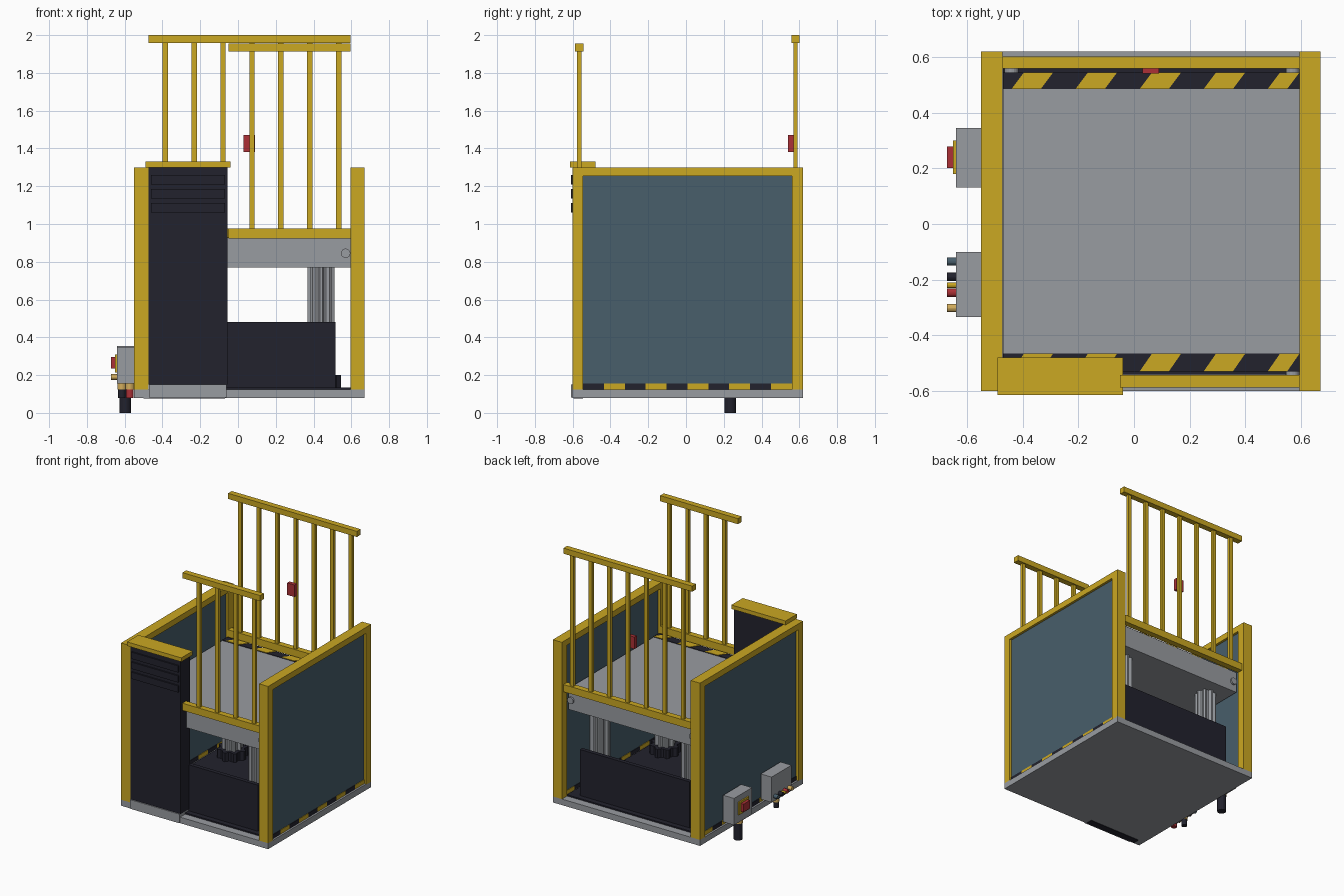
import bpy, bmesh, math
from mathutils import Matrix

if "Cube" in bpy.data.objects:
    bpy.data.objects.remove(bpy.data.objects["Cube"])


def srgb(r, g, b):
    lin = [((c / 255 + 0.055) / 1.055) ** 2.4 if c > 10 else c / 3294 for c in (r, g, b)]
    return (*lin, 1)


def material(name, rgb):
    m = bpy.data.materials.new(name)
    m.diffuse_color = srgb(*rgb)
    m.use_nodes = True
    m.node_tree.nodes["Principled BSDF"].inputs["Base Color"].default_value = m.diffuse_color
    return m


YELLOW = material("safety yellow", (203, 168, 34))
GREY = material("steel grey", (153, 156, 161))
DARK = material("near black", (34, 34, 45))
TEAL = material("slate blue", (72, 94, 107))
RED = material("signal red", (172, 48, 54))
TAN = material("brass tan", (210, 172, 92))


def finish(name, bm, mat):
    bmesh.ops.recalc_face_normals(bm, faces=bm.faces)
    me = bpy.data.meshes.new(name)
    bm.to_mesh(me)
    bm.free()
    me.materials.append(mat)
    ob = bpy.data.objects.new(name, me)
    bpy.context.collection.objects.link(ob)
    return ob


def add_box(bm, x0, x1, y0, y1, z0, z1):
    m = Matrix.Translation(((x0 + x1) / 2, (y0 + y1) / 2, (z0 + z1) / 2))
    m = m @ Matrix.Diagonal((x1 - x0, y1 - y0, z1 - z0, 1))
    bmesh.ops.create_cube(bm, size=1, matrix=m)


def boxes(name, mat, *specs):
    bm = bmesh.new()
    for s in specs:
        add_box(bm, *s)
    return finish(name, bm, mat)


def rod(name, mat, axis, centre, radius, length, sides=16):
    """Cylinder along x, y or z."""
    rot = {"x": Matrix.Rotation(math.pi / 2, 4, "Y"),
           "y": Matrix.Rotation(math.pi / 2, 4, "X"), "z": Matrix()}[axis]
    bm = bmesh.new()
    bmesh.ops.create_cone(bm, cap_ends=True, segments=sides, radius1=radius, radius2=radius,
                          depth=length, matrix=Matrix.Translation(centre) @ rot)
    return finish(name, bm, mat)


def prism(bm, points, z0, z1):
    face = bm.faces.new([bm.verts.new((x, y, z0)) for x, y in points])
    ext = bmesh.ops.extrude_face_region(bm, geom=[face])["geom"]
    bmesh.ops.translate(bm, vec=(0, 0, z1 - z0),
                        verts=[g for g in ext if isinstance(g, bmesh.types.BMVert)])


def fluted(name, mat, x, y, r_out, r_in, z0, z1, lobes=8):
    """Column with squared lobes around it."""
    pts = []
    for i in range(lobes * 4):
        r = r_out if i % 4 in (0, 1) else r_in
        a = 2 * math.pi * (i - 0.5) / (lobes * 4)
        pts.append((x + r * math.cos(a), y + r * math.sin(a)))
    bm = bmesh.new()
    prism(bm, pts, z0, z1)
    return finish(name, bm, mat)


# Base slab, floor and cabinet plinth
boxes("base_slab", GREY, (-0.55, 0.67, -0.60, 0.62, 0.08, 0.125))
boxes("floor", DARK, (-0.47, 0.595, -0.54, 0.56, 0.125, 0.135))
boxes("cabinet_plinth", GREY, (-0.47, -0.06, -0.608, -0.48, 0.082, 0.15))
boxes("base_slot", DARK, (-0.50, -0.07, -0.595, -0.545, 0.077, 0.081))

# Side walls: frame, infill panel and hazard strip
for side, x0, x1 in (("left", -0.55, -0.473), ("right", 0.595, 0.67)):
    boxes(side + "_wall_frame", YELLOW,
          (x0, x1, -0.60, -0.545, 0.12, 1.30),
          (x0, x1, 0.56, 0.62, 0.12, 1.30),
          (x0, x1, -0.545, 0.56, 1.255, 1.30))
    boxes(side + "_wall_panel", TEAL, (x0 + 0.018, x1 - 0.018, -0.545, 0.56, 0.155, 1.255))
    n, y0, step = 10, -0.545, 0.1105
    for mat, k, word in ((DARK, 0, "black"), (YELLOW, 1, "yellow")):
        boxes(f"{side}_kick_strip_{word}", mat,
              *[(x0 + 0.014, x1 - 0.014, y0 + i * step, min(y0 + (i + 1) * step, 0.56),
                 0.125, 0.155) for i in range(k, n, 2)])

# Control cabinet with louvres and cap
boxes("cabinet", DARK, (-0.473, -0.055, -0.60, -0.49, 0.15, 1.30))
boxes("cabinet_louvres", DARK,
      *[(-0.46, -0.07, -0.61, -0.60, z, z + 0.05) for z in (1.06, 1.135, 1.21)])
boxes("cabinet_cap", YELLOW, (-0.49, -0.04, -0.615, -0.48, 1.30, 1.33))

# Low guard panels, front and back
boxes("low_guards", DARK,
      (-0.395, 0.515, -0.50, -0.47, 0.13, 0.48),
      (-0.395, 0.515, 0.49, 0.52, 0.13, 0.48))

# Lifting columns
for x in (-0.32, 0.44):
    for y in (-0.38, 0.39):
        fluted("lift_column", GREY, x, y, 0.072, 0.055, 0.15, 0.78)
        fluted("column_foot", DARK, x, y, 0.105, 0.085, 0.13, 0.20)

# Lifting platform
boxes("platform", GREY, (-0.47, 0.595, -0.53, 0.545, 0.77, 0.925))
for x in (-0.44, 0.57):
    rod("platform_pin", GREY, "y", (x, 0.008, 0.845), 0.025, 1.10)

# Hazard strips on the platform
for name, y0, y1 in (("front", -0.53, -0.465), ("back", 0.485, 0.545)):
    boxes(name + "_hazard_strip", DARK, (-0.47, 0.595, y0, y1, 0.922, 0.929))
    bm = bmesh.new()
    for i in range(5):
        x = -0.44 + 0.23 * i
        right = min(x + 0.105, 0.55)
        prism(bm, [(x, y0), (right, y0), (right + 0.045, y1), (x + 0.045, y1)], 0.926, 0.932)
    finish(name + "_hazard_stripes", bm, YELLOW)


# Railings: toe board, bars and hand rail
def railing(name, x0, y0, y1, top, xs):
    yc = (y0 + y1) / 2
    boxes(name + "_toe_board", YELLOW, (x0, 0.595, y0, y1, 0.923, 0.977))
    boxes(name + "_hand_rail", YELLOW, (x0, 0.595, y0, y1, top - 0.042, top))
    boxes(name + "_bars", YELLOW,
          *[(x - 0.014, x + 0.014, yc - 0.011, yc + 0.011, 0.97, top - 0.04) for x in xs])


railing("back_railing", -0.473, 0.558, 0.602, 2.0, [-0.385 + 0.153 * i for i in range(7)])
railing("front_railing", -0.05, -0.587, -0.543, 1.956, [0.074 + 0.153 * i for i in range(4)])
boxes("railing_switch", RED, (0.03, 0.09, 0.54, 0.568, 1.38, 1.47))

# Main switch box with stop button and cable gland
boxes("switch_box", GREY, (-0.64, -0.55, 0.132, 0.345, 0.155, 0.355))
boxes("switch_plate", YELLOW, (-0.65, -0.638, 0.18, 0.30, 0.215, 0.31))
boxes("switch_button", RED, (-0.672, -0.65, 0.202, 0.278, 0.235, 0.295))
rod("switch_gland", TAN, "z", (-0.597, 0.235, 0.14), 0.035, 0.03)
rod("switch_plug", DARK, "z", (-0.597, 0.235, 0.063), 0.031, 0.126)

# Connection box with push buttons and plugs
boxes("connection_box", GREY, (-0.64, -0.55, -0.335, -0.10, 0.155, 0.345))
for name, mat, y, r in (("blue", TEAL, -0.135, 0.015), ("black", DARK, -0.19, 0.015),
                        ("small", YELLOW, -0.22, 0.01), ("red", RED, -0.247, 0.015),
                        ("tan", TAN, -0.302, 0.015)):
    rod(name + "_button", mat, "x", (-0.655, y, 0.19), r, 0.034)
for name, mat, x, y in (("black", DARK, -0.615, -0.19), ("red", RED, -0.572, -0.25)):
    rod(name + "_plug_collar", TAN, "z", (x, y, 0.14), 0.024, 0.03)
    rod(name + "_plug", mat, "z", (x, y, 0.105), 0.02, 0.05)
